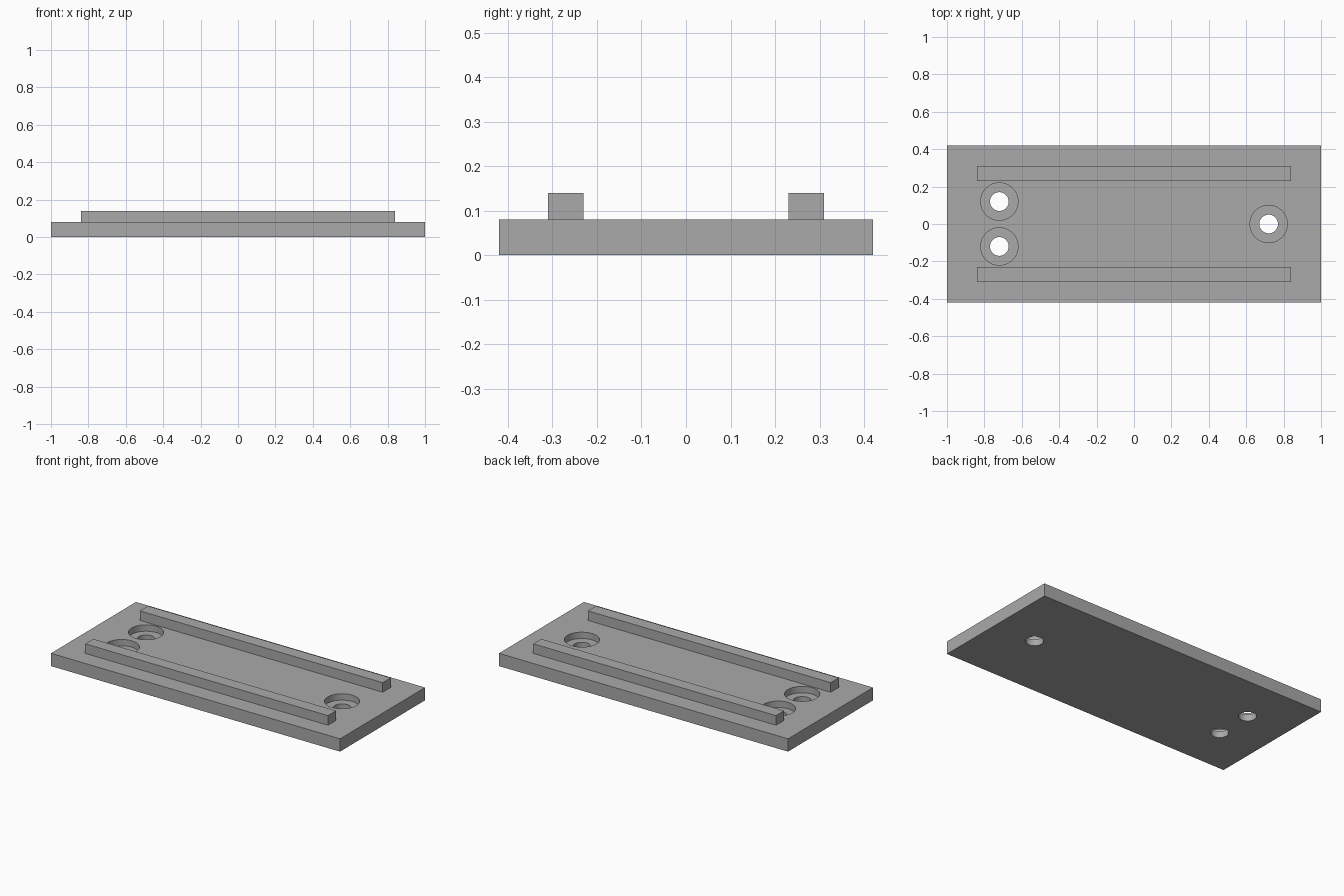
import bpy

# Remove the default object
cube = bpy.data.objects.get("Cube")
if cube:
    bpy.data.objects.remove(cube, do_unlink=True)

# Single material
grey = bpy.data.materials.new("plain grey")
grey.use_nodes = True
colour = (0.4, 0.4, 0.4, 1.0)
grey.diffuse_color = colour
grey.node_tree.nodes["Principled BSDF"].inputs["Base Color"].default_value = colour

THICK = 0.08
BORE_DEPTH = 0.04


def box(name, size, centre):
    bpy.ops.mesh.primitive_cube_add(size=1, location=centre)
    obj = bpy.context.object
    obj.name = name
    obj.scale = size
    bpy.ops.object.transform_apply(location=False, rotation=False, scale=True)
    obj.data.materials.append(grey)
    return obj


def cut_hole(target, name, radius, x, y, bottom, top):
    bpy.ops.mesh.primitive_cylinder_add(
        vertices=64, radius=radius, depth=top - bottom,
        location=(x, y, (bottom + top) / 2))
    cutter = bpy.context.object
    cutter.name = name
    cutter.data.materials.append(grey)
    mod = target.modifiers.new(name, "BOOLEAN")
    mod.operation = "DIFFERENCE"
    mod.solver = "EXACT"
    mod.object = cutter
    bpy.context.view_layer.objects.active = target
    bpy.ops.object.modifier_apply(modifier=mod.name)
    bpy.data.objects.remove(cutter, do_unlink=True)


# Base plate
plate = box("base_plate", (2, 0.84, THICK), (0, 0, THICK / 2))

# Counterbored screw holes: a pair at one end, a single one at the other
for x, y in ((-0.72, 0.12), (-0.72, -0.12), (0.72, 0)):
    cut_hole(plate, "counterbore", 0.1, x, y, THICK - BORE_DEPTH, THICK + 0.1)
    cut_hole(plate, "through_hole", 0.05, x, y, -0.1, THICK + 0.1)

# Smooth hole walls with sharp rims
bpy.ops.object.select_all(action="DESELECT")
plate.select_set(True)
bpy.context.view_layer.objects.active = plate
bpy.ops.object.shade_smooth_by_angle()

# Guide rails
for name, side in (("front_rail", -1), ("back_rail", 1)):
    box(name, (1.68, 0.08, 0.06), (0, side * 0.27, THICK + 0.03))
